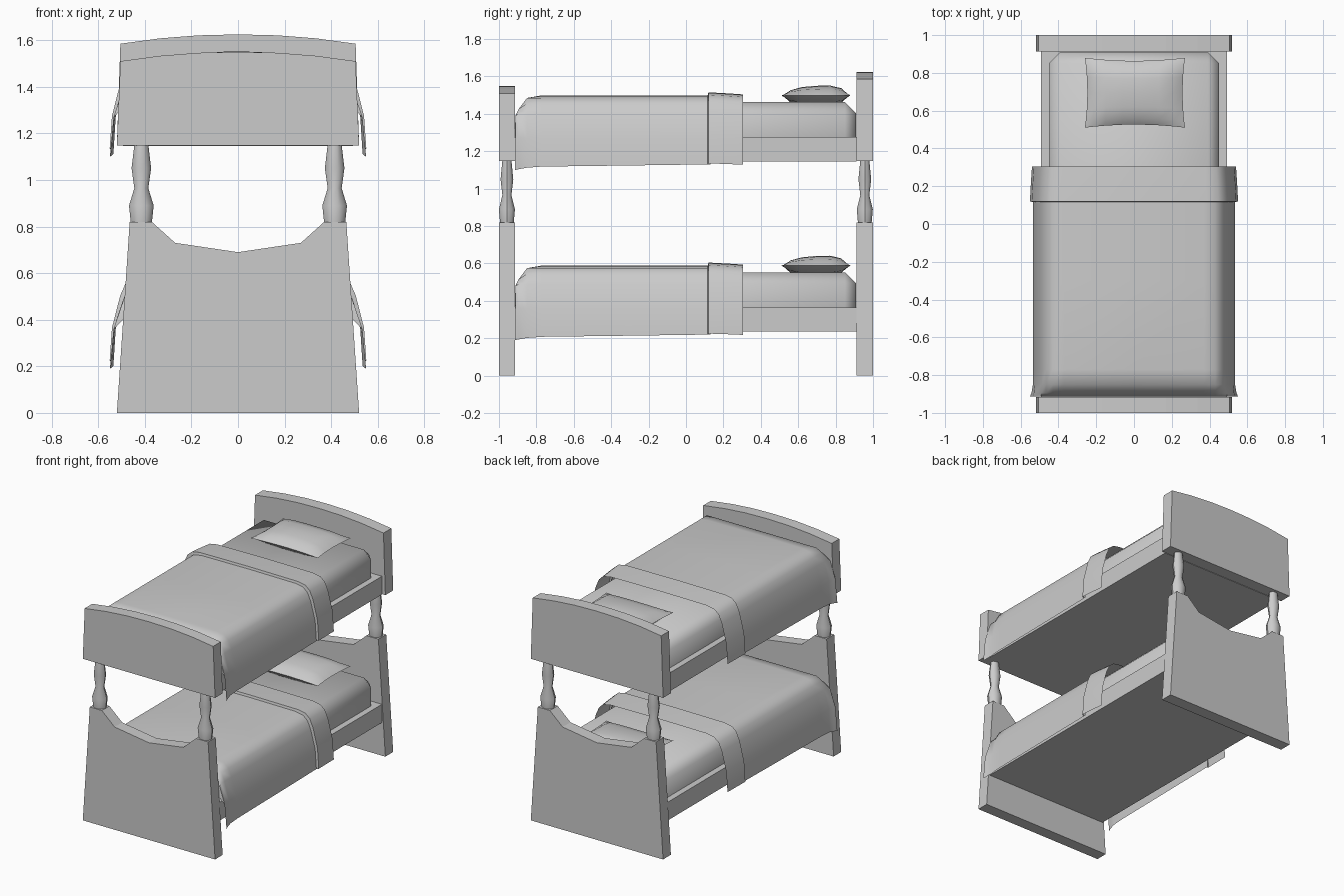
import bpy, bmesh, math

if "Cube" in bpy.data.objects:
    bpy.data.objects.remove(bpy.data.objects["Cube"])


def make(name, verts, faces, smooth=None):
    me = bpy.data.meshes.new(name)
    me.from_pydata(verts, [], faces)
    ob = bpy.data.objects.new(name, me)
    bpy.context.collection.objects.link(ob)
    if smooth:
        shade(ob, smooth)
    return ob


def shade(ob, angle):
    bpy.ops.object.select_all(action='DESELECT')
    ob.select_set(True)
    bpy.context.view_layer.objects.active = ob
    bpy.ops.object.shade_smooth_by_angle(angle=math.radians(angle))


def fix_normals(ob):
    bm = bmesh.new()
    bm.from_mesh(ob.data)
    bmesh.ops.recalc_face_normals(bm, faces=bm.faces)
    bm.to_mesh(ob.data)
    bm.free()


def mirrored(half):
    # half profile from the right side to the centre, completed on the left
    return half + [(-x, z) for x, z in reversed(half) if x > 0]


def board(name, half, y0, y1):
    p = mirrored(half)
    n = len(p)
    verts = [(x, y, z) for y in (y0, y1) for x, z in p]
    faces = [tuple(range(n)), tuple(range(2 * n - 1, n - 1, -1))]
    faces += [(i, (i + 1) % n, (i + 1) % n + n, i + n) for i in range(n)]
    ob = make(name, verts, faces)
    fix_normals(ob)
    return ob


def sheet(name, rows, smooth):
    # open surface through rows of points, each running from -x to +x
    n = len(rows[0])
    faces = [(r * n + c, r * n + c + 1, (r + 1) * n + c + 1, (r + 1) * n + c)
             for r in range(len(rows) - 1) for c in range(n - 1)]
    return make(name, [v for r in rows for v in r], faces, smooth)


def box(name, hx, y0, y1, z0, z1):
    bm = bmesh.new()
    bmesh.ops.create_cube(bm, size=1)
    for v in bm.verts:
        v.co = (v.co.x * 2 * hx, y1 if v.co.y > 0 else y0, z1 if v.co.z > 0 else z0)
    me = bpy.data.meshes.new(name)
    bm.to_mesh(me)
    bm.free()
    ob = bpy.data.objects.new(name, me)
    bpy.context.collection.objects.link(ob)
    return ob


def post(name, x, y):
    prof = [(0.045, 0.815), (0.053, 0.89), (0.030, 0.965), (0.042, 1.05), (0.029, 1.16)]
    n = 10
    verts = [(x + r * math.cos(2 * math.pi * i / n), y + 0.85 * r * math.sin(2 * math.pi * i / n), z)
             for r, z in prof for i in range(n)]
    faces = [(k * n + i, k * n + (i + 1) % n, (k + 1) * n + (i + 1) % n, (k + 1) * n + i)
             for k in range(len(prof) - 1) for i in range(n)]
    faces += [tuple(range(n - 1, -1, -1)), tuple(range(n * (len(prof) - 1), n * len(prof)))]
    make(name, verts, faces, 40)


# cloth cross-section, right half, relative to the lower bunk
CLOTH = [(0.535, 0.22), (0.525, 0.36), (0.49, 0.49), (0.465, 0.545), (0.43, 0.575), (0.37, 0.586), (0, 0.589)]


def cloth_row(y, dz, out=0.0, cap=9.0, hem=0.0, flare=0.0):
    row = []
    for i, (x, z) in enumerate(mirrored(CLOTH)[::-1]):
        k = max(0.0, min(1.0, (0.55 - z) / 0.3))
        h = hem if z < 0.3 else 0.0
        s = (x > 0) - (x < 0)
        up = out * (1 - k)
        row.append((x + s * (out + flare * k), y, min(z, cap) + up + h + dz))
    return row


def pillow(name, dz):
    # closed cushion: top and bottom grids sharing the seam
    us = [-1, -0.85, -0.6, -0.25, 0.1, 0.5, 0.8, 1]
    vs = [-1, -0.8, -0.45, 0, 0.45, 0.8, 1]
    bm = bmesh.new()
    for side in (1, -1):
        g = []
        for v in vs:
            row = []
            for u in us:
                f = ((1 - abs(u) ** 3) * (1 - abs(v) ** 3)) ** 0.6
                x = 0.005 + 0.265 * u * (1 - 0.05 * (1 - v * v))
                y = 0.695 + 0.185 * v * (1 - 0.09 * (1 - u * u))
                z = 0.588 + (f * (0.052 + 0.010 * v) if side > 0 else -min(0.04, 0.06 * f))
                row.append(bm.verts.new((x, y, z + dz)))
            g.append(row)
        for j in range(len(vs) - 1):
            for i in range(len(us) - 1):
                q = [g[j][i], g[j][i + 1], g[j + 1][i + 1], g[j + 1][i]]
                bm.faces.new(q if side > 0 else q[::-1])
    bmesh.ops.remove_doubles(bm, verts=bm.verts, dist=0.0005)
    me = bpy.data.meshes.new(name)
    bm.to_mesh(me)
    bm.free()
    ob = bpy.data.objects.new(name, me)
    bpy.context.collection.objects.link(ob)
    shade(ob, 70)


# end panels and turned posts
LOWER = [(0.52, 0), (0.465, 0.82), (0.37, 0.82), (0.27, 0.73), (0, 0.69)]
for label, y0, y1, top in (("foot", -1.0, -0.915, 1.51), ("head", 0.912, 1.0, 1.585)):
    board("lower_" + label + "board", LOWER, y0, y1)
    arch = [(0.52, 1.148), (0.505, top), (0.335, top + 0.023), (0.17, top + 0.036), (0, top + 0.04)]
    board("upper_" + label + "board", arch, y0, y1)
    for side, x in (("left", -0.415), ("right", 0.415)):
        post(label + "_post_" + side, x, (y0 + y1) / 2)

# two identical bunks
for label, dz in (("lower", 0.0), ("upper", 0.91)):
    box(label + "_bed_base", 0.493, -0.915, 0.912, 0.235 + dz, 0.365 + dz)

    # mattress with chamfered corners and top edges
    m = box(label + "_mattress", 0.45, -0.90, 0.908, 0.36 + dz, 0.552 + dz)
    bm = bmesh.new()
    bm.from_mesh(m.data)
    edges = [e for e in bm.edges if max(v.co.z for v in e.verts) > 0.5 + dz]
    bmesh.ops.bevel(bm, geom=edges, offset=0.058, segments=1, affect='EDGES')
    bm.to_mesh(m.data)
    bm.free()
    shade(m, 50)

    # blanket, dropping over the foot end
    sheet(label + "_blanket", [
        cloth_row(-0.914, dz, cap=0.40, hem=-0.03, flare=0.015),
        cloth_row(-0.912, dz, cap=0.48, hem=-0.03, flare=0.015),
        cloth_row(-0.895, dz, cap=0.515, hem=-0.026, flare=0.008),
        cloth_row(-0.85, dz, cap=0.575, hem=-0.018),
        cloth_row(-0.77, dz, hem=-0.012),
        cloth_row(-0.3, dz, hem=-0.006),
        cloth_row(0.13, dz)], 60)

    # turned-down band across the blanket
    sheet(label + "_blanket_fold", [
        cloth_row(0.116, dz),
        cloth_row(0.12, dz, out=0.016, hem=0.005),
        cloth_row(0.215, dz, out=0.011, hem=0.002),
        cloth_row(0.305, dz, out=0.005, hem=-0.002)], 40)

    pillow(label + "_pillow", dz)
